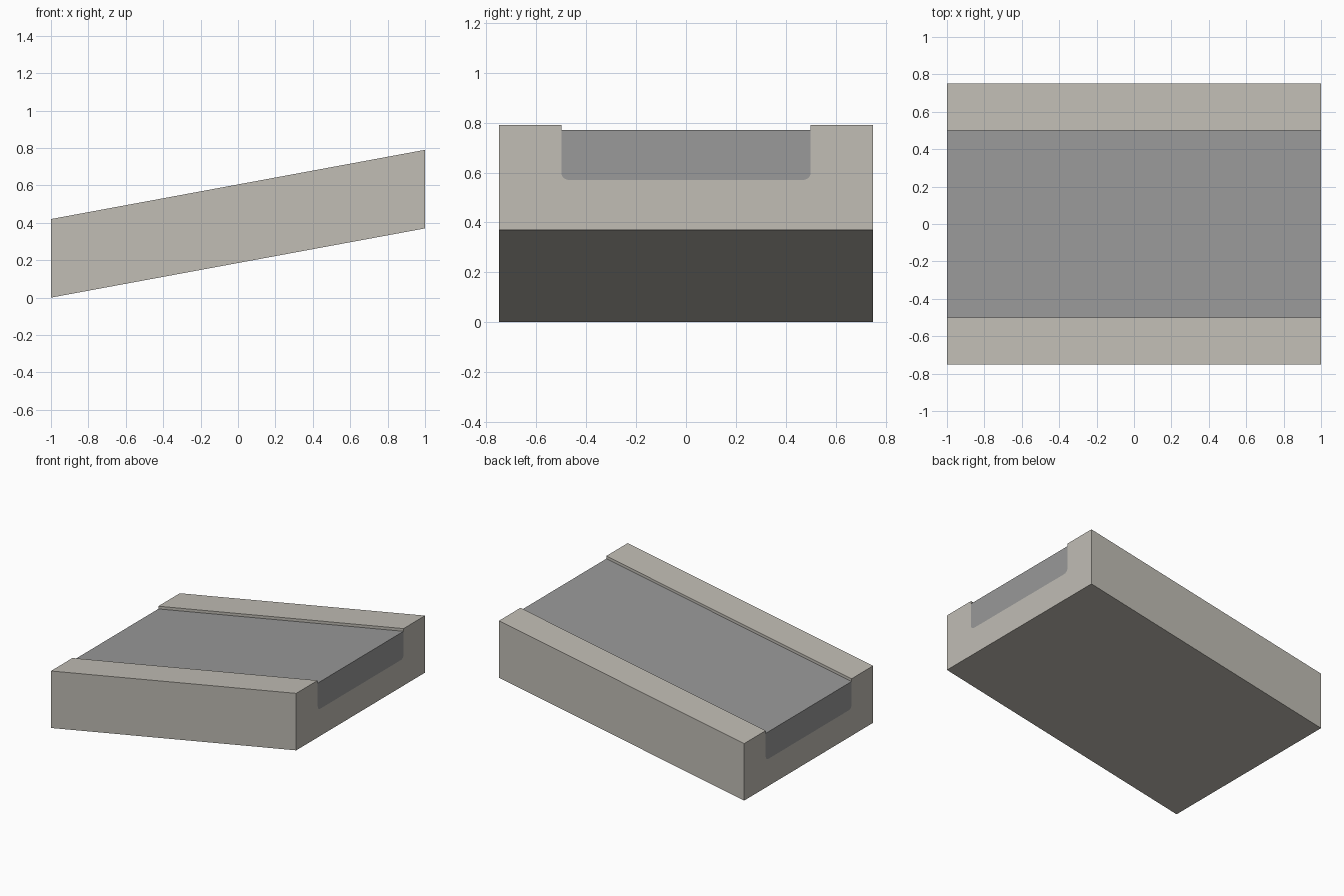
import bpy, bmesh, math

if "Cube" in bpy.data.objects:
    bpy.data.objects.remove(bpy.data.objects["Cube"], do_unlink=True)

RISE = 0.37                  # climb from the low end to the high end
HALF_WIDTH, ROAD_HALF = 0.75, 0.5
TOP, ROAD_TOP, ROAD_BOTTOM = 0.42, 0.4, 0.2
RADIUS = 0.03


def material(name, colour):
    mat = bpy.data.materials.new(name)
    mat.use_nodes = True
    mat.diffuse_color = (*colour, 1)
    mat.node_tree.nodes["Principled BSDF"].inputs["Base Color"].default_value = (*colour, 1)
    return mat


def sloped_prism(name, profile, mat):
    """Extrude a (y, z) profile along x, shearing it up the slope."""
    bm = bmesh.new()
    low = bm.faces.new([bm.verts.new((-1, y, z)) for y, z in profile])
    moved = bmesh.ops.extrude_face_region(bm, geom=[low], use_keep_orig=True)["geom"]
    bmesh.ops.translate(bm, vec=(2, 0, RISE),
                        verts=[v for v in moved if isinstance(v, bmesh.types.BMVert)])
    bmesh.ops.recalc_face_normals(bm, faces=bm.faces)
    mesh = bpy.data.meshes.new(name)
    bm.to_mesh(mesh)
    bm.free()
    mesh.materials.append(mat)
    obj = bpy.data.objects.new(name, mesh)
    bpy.context.collection.objects.link(obj)
    return obj


def trough_bottom(steps=5):
    """Rounded lower edge of the road bed, from -y to +y."""
    right = []
    for i in range(steps + 1):
        a = math.pi / 2 * i / steps
        right.append((ROAD_HALF - RADIUS + RADIUS * math.sin(a),
                      ROAD_BOTTOM + RADIUS - RADIUS * math.cos(a)))
    return [(-y, z) for y, z in reversed(right)] + right


concrete = material("warm concrete", (0.533, 0.51, 0.46))
asphalt = material("grey asphalt", (0.319, 0.319, 0.319))
bed = trough_bottom()

# Base slab with raised kerbs on both sides
sloped_prism("base_and_kerbs",
             [(-HALF_WIDTH, 0), (-HALF_WIDTH, TOP), (-ROAD_HALF, TOP)] + bed +
             [(ROAD_HALF, TOP), (HALF_WIDTH, TOP), (HALF_WIDTH, 0)], concrete)

# Road surface set into the trough
sloped_prism("road", [(-ROAD_HALF, ROAD_TOP)] + bed + [(ROAD_HALF, ROAD_TOP)], asphalt)
